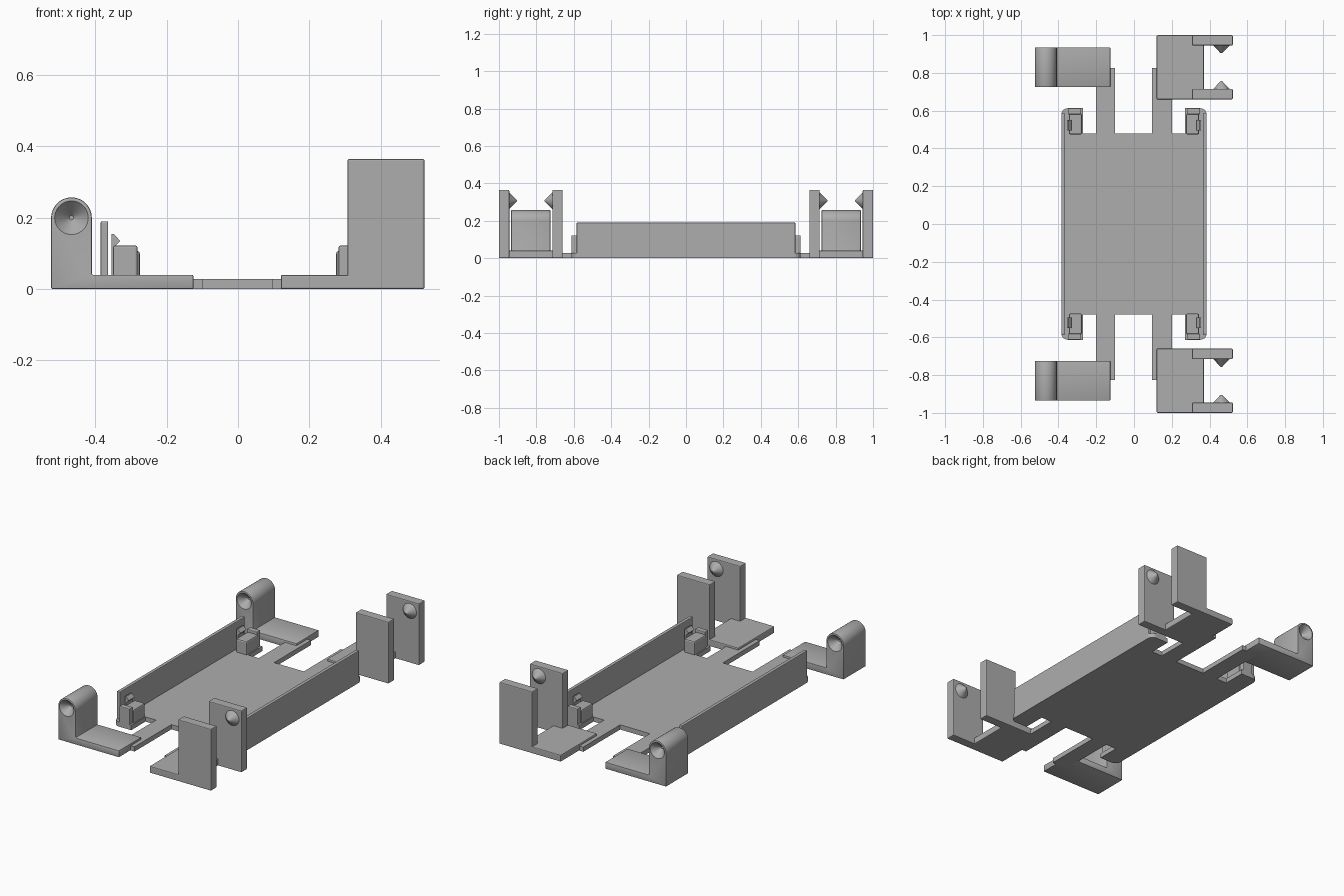
import bpy
import bmesh
import math
from mathutils import Matrix

cube = bpy.data.objects.get("Cube")
if cube:
    bpy.data.objects.remove(cube, do_unlink=True)

COLOUR = (0.42, 0.42, 0.42, 1.0)
grey = bpy.data.materials.new("plain grey")
grey.use_nodes = True
grey.diffuse_color = COLOUR
grey.node_tree.nodes["Principled BSDF"].inputs["Base Color"].default_value = COLOUR


def finish(name, bm, bevel=0.0, mirror=""):
    """Turn a bmesh into an object with optional soft edges and mirroring."""
    bmesh.ops.recalc_face_normals(bm, faces=bm.faces)
    mesh = bpy.data.meshes.new(name)
    bm.to_mesh(mesh)
    bm.free()
    mesh.materials.append(grey)
    obj = bpy.data.objects.new(name, mesh)
    bpy.context.collection.objects.link(obj)
    if bevel:
        mod = obj.modifiers.new("soft edges", "BEVEL")
        mod.width = bevel
        mod.segments = 2
        mod.limit_method = "ANGLE"
        mod.angle_limit = math.radians(40)
    if mirror:
        add_mirror(obj, mirror)
    return obj


def add_mirror(obj, axes):
    mod = obj.modifiers.new("mirror", "MIRROR")
    mod.use_axis = ("x" in axes, "y" in axes, False)
    mod.use_mirror_merge = False


def box(name, x, y, z, bevel=0.005, mirror="y"):
    bm = bmesh.new()
    bmesh.ops.create_cube(bm, size=1)
    for v in bm.verts:
        for i, (low, high) in enumerate((x, y, z)):
            v.co[i] = low if v.co[i] < 0 else high
    return finish(name, bm, bevel, mirror)


def prism(points, vector):
    """Extrude a flat outline along a vector."""
    bm = bmesh.new()
    face = bm.faces.new([bm.verts.new(p) for p in points])
    moved = bmesh.ops.extrude_face_region(bm, geom=[face])["geom"]
    bmesh.ops.translate(bm, vec=vector,
                        verts=[g for g in moved if isinstance(g, bmesh.types.BMVert)])
    return bm


def cone(name, x, y, z, radius, tip, depth, facing, mirror=""):
    """Cone with its base at y, narrowing towards facing * y."""
    bm = bmesh.new()
    place = Matrix.Translation((x, y + facing * depth / 2, z))
    turn = Matrix.Rotation(-facing * math.pi / 2, 4, "X")
    bmesh.ops.create_cone(bm, cap_ends=True, segments=48, radius1=radius,
                          radius2=tip, depth=depth, matrix=place @ turn)
    return finish(name, bm, 0, mirror)


def smooth(obj):
    bpy.ops.object.select_all(action="DESELECT")
    bpy.context.view_layer.objects.active = obj
    obj.select_set(True)
    bpy.ops.object.shade_smooth_by_angle(angle=math.radians(30))


# Base tray with corner tabs and hinge arms
W, TAB, BODY, ARM, THICK = 0.385, 0.613, 0.48, 0.825, 0.028
upper = [(-W, TAB), (-0.27, TAB), (-0.27, BODY), (-0.2, BODY), (-0.2, ARM),
         (-0.1, ARM), (-0.1, BODY), (0.095, BODY), (0.095, ARM), (0.2, ARM),
         (0.2, BODY), (0.27, BODY), (0.27, TAB), (W, TAB)]
outline = upper + [(x, -y) for x, y in reversed(upper)]
bm = prism([(x, y, 0) for x, y in outline], (0, 0, THICK))
corners = [e for e in bm.edges
           if abs(e.verts[0].co.z - e.verts[1].co.z) > 0.01
           and abs(e.verts[0].co.x) > W - 0.001]
bmesh.ops.bevel(bm, geom=corners, offset=0.035, segments=5, profile=0.5,
                affect="EDGES")
finish("base_tray", bm)

# Long side walls
box("side_wall", (0.364, W), (-0.585, 0.585), (0, 0.19), 0.004, "x")

# Corner clips: end post, inner block and latch tooth
box("clip_post", (-0.35, -0.282), (0.58, 0.613), (0.01, 0.122), 0.005, "xy")
box("clip_block", (-0.345, -0.275), (0.474, 0.585), (0.01, 0.107), 0.008, "xy")
tooth = [(-0.355, 0.02), (-0.355, 0.154), (-0.348, 0.154), (-0.33, 0.135),
         (-0.345, 0.12), (-0.345, 0.02)]
finish("clip_latch", prism([(x, 0.495, z) for x, z in tooth], (0, 0.055, 0)),
       0, "xy")

# Hinge barrels: foot, upright and rounded top in one profile
BX, BZ, R, Y0, Y1 = -0.467, 0.2, 0.057, 0.725, 0.935
profile = [(BX - R, 0), (-0.125, 0), (-0.125, 0.04), (BX + R, 0.04)]
for i in range(25):
    a = math.pi * i / 24
    profile.append((BX + R * math.cos(a), BZ + R * math.sin(a)))
barrel = finish("hinge_barrel",
                prism([(x, Y0, z) for x, z in profile], (0, Y1 - Y0, 0)), 0.004)

# Conical sockets cut in both ends of the barrel
cutters = []
for y, facing in ((Y0 - 0.001, 1), (Y1 + 0.001, -1)):
    cutter = cone("socket_cutter", BX, y, BZ, 0.048, 0.006, 0.045, facing)
    cutter.hide_render = True
    cut = barrel.modifiers.new("socket", "BOOLEAN")
    cut.operation = "DIFFERENCE"
    cut.solver = "EXACT"
    cut.object = cutter
    cutters.append(cutter)
bpy.context.view_layer.objects.active = barrel
for mod in list(barrel.modifiers):
    bpy.ops.object.modifier_apply(modifier=mod.name)
for cutter in cutters:
    bpy.data.objects.remove(cutter, do_unlink=True)
smooth(barrel)
add_mirror(barrel, "y")

# Hinge receivers: foot plate, two uprights and facing pivot cones
box("receiver_foot", (0.12, 0.37), (0.66, 1.0), (0, 0.04))
for side, y, face, facing in (("inner", (0.66, 0.715), 0.714, 1),
                              ("outer", (0.945, 1.0), 0.946, -1)):
    box(side + "_receiver_upright", (0.307, 0.523), y, (0, 0.365))
    pivot = cone(side + "_pivot_cone", 0.463, face, 0.307, 0.045, 0.004, 0.042,
                 facing, "y")
    smooth(pivot)
